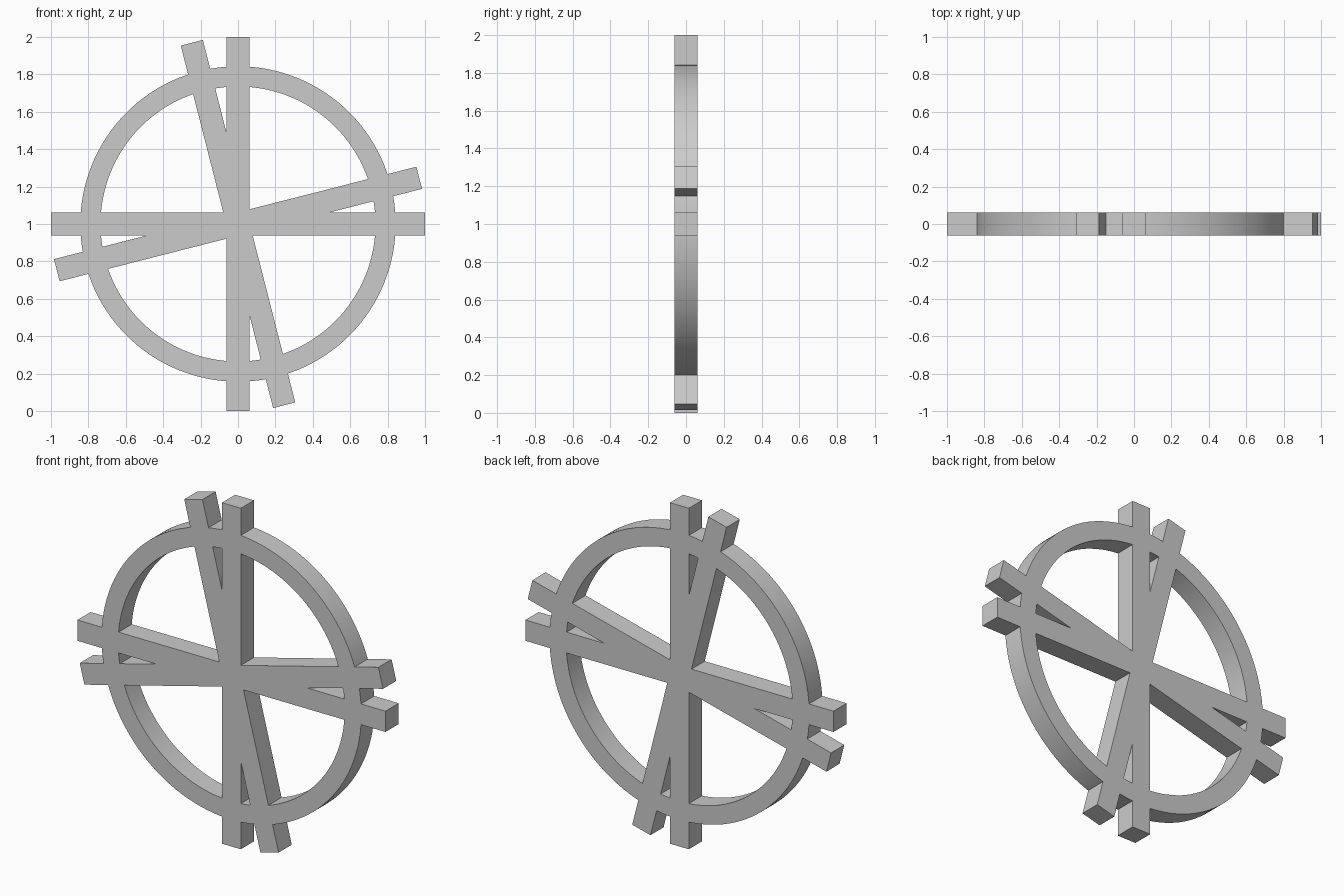
import bpy, bmesh, math

if "Cube" in bpy.data.objects:
    bpy.data.objects.remove(bpy.data.objects["Cube"])

T = 0.122          # depth and bar width
CENTER = (0, 0, 1)
TILT = math.radians(14.3)


def make_ring(name, outer, inner, segments):
    # closed rectangular cross-section swept around the y axis
    profile = [(outer, -T / 2), (outer, T / 2), (inner, T / 2), (inner, -T / 2)]
    bm = bmesh.new()
    loops = []
    for i in range(segments):
        a = math.tau * i / segments
        loops.append([bm.verts.new((r * math.cos(a), y, r * math.sin(a))) for r, y in profile])
    for i in range(segments):
        p, q = loops[i], loops[(i + 1) % segments]
        for k in range(4):
            n = (k + 1) % 4
            bm.faces.new((p[k], p[n], q[n], q[k]))
    bmesh.ops.recalc_face_normals(bm, faces=bm.faces)
    mesh = bpy.data.meshes.new(name)
    bm.to_mesh(mesh)
    bm.free()
    obj = bpy.data.objects.new(name, mesh)
    obj.location = CENTER
    bpy.context.collection.objects.link(obj)
    return obj


def make_bar(name, angle):
    # full-length square spoke through the hub
    bpy.ops.mesh.primitive_cube_add(size=1, location=CENTER)
    obj = bpy.context.object
    obj.name = name
    obj.scale = (2, T, T)
    obj.rotation_euler = (0, -angle, 0)
    bpy.ops.object.transform_apply(location=False, rotation=False, scale=True)
    return obj


# rim
wheel = make_ring("spoked_wheel", 0.843, 0.735, 128)

# two crossed pairs of spokes, fused into the rim
for i, angle in enumerate((0, TILT, math.pi / 2, math.pi / 2 + TILT)):
    bar = make_bar(f"spoke_{i + 1}", angle)
    mod = wheel.modifiers.new("fuse", 'BOOLEAN')
    mod.operation = 'UNION'
    mod.solver = 'EXACT'
    mod.object = bar
    bpy.ops.object.select_all(action='DESELECT')
    bpy.context.view_layer.objects.active = wheel
    wheel.select_set(True)
    bpy.ops.object.modifier_apply(modifier=mod.name)
    bpy.data.objects.remove(bar)

# round rim smooth, bar edges sharp
bpy.ops.object.shade_smooth_by_angle(angle=math.radians(30))
